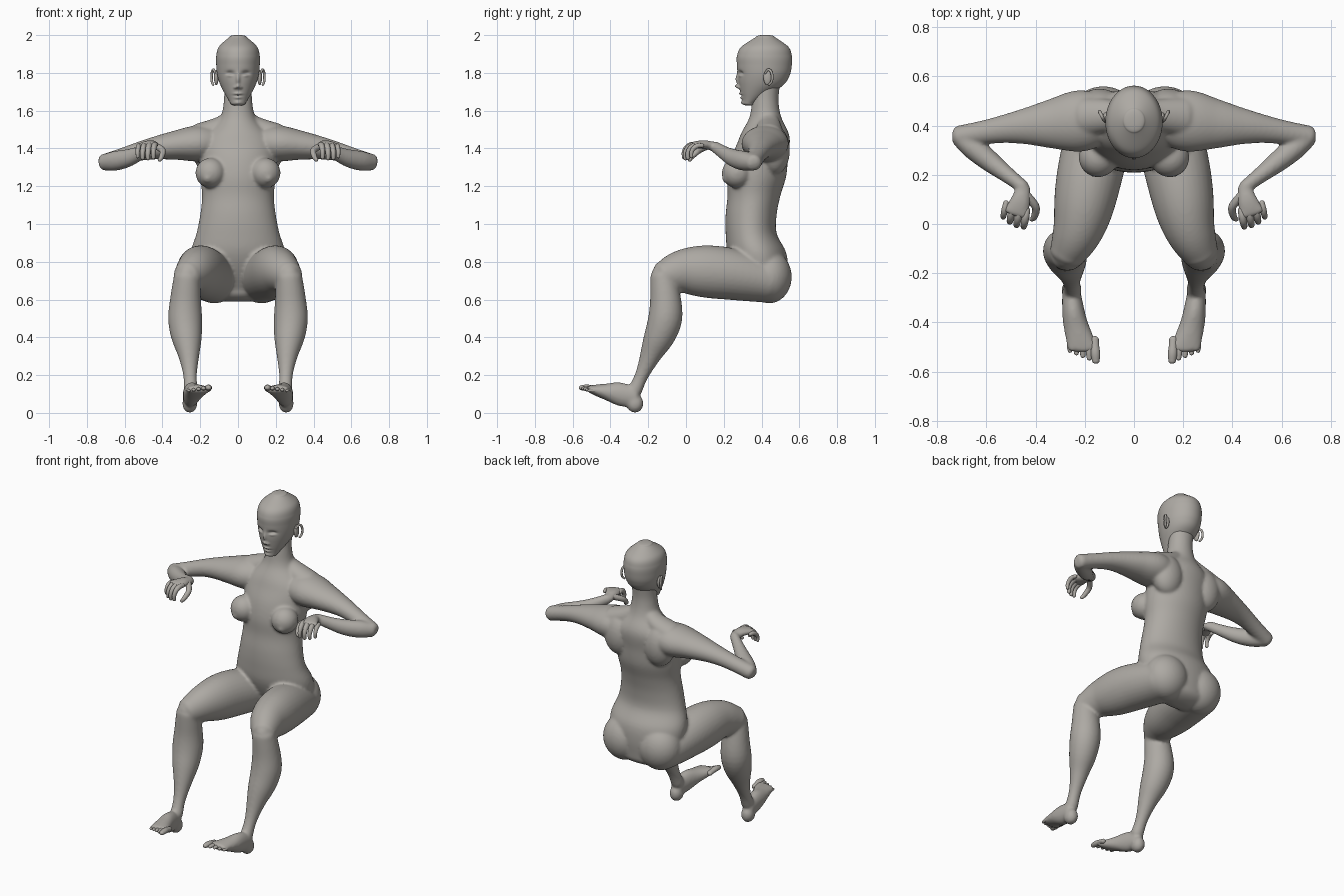
import bpy, bmesh
from math import sin, cos, pi, exp
from mathutils import Vector, Matrix

cube = bpy.data.objects.get("Cube")
if cube:
    bpy.data.objects.remove(cube, do_unlink=True)

X, Y, Z = Vector((1, 0, 0)), Vector((0, 1, 0)), Vector((0, 0, 1))

clay = bpy.data.materials.new("warm_grey_clay")
clay.use_nodes = True
clay.diffuse_color = (0.42, 0.4, 0.37, 1)
clay.node_tree.nodes["Principled BSDF"].inputs["Base Color"].default_value = clay.diffuse_color


def sample(values, t):
    """Smooth value at t from 0 to 1 along evenly spaced numbers or vectors."""
    last = len(values) - 1
    if last == 0:
        return values[0]
    i = min(int(t * last), last - 1)
    f = t * last - i
    before, start = values[max(i - 1, 0)], values[i]
    end, after = values[i + 1], values[min(i + 2, last)]
    leave, arrive = (end - before) / 2, (after - start) / 2
    rise = end - start
    return start + (leave + (3 * rise - 2 * leave - arrive + (leave + arrive - 2 * rise) * f) * f) * f


def loft(bm, path, widths, flat=(1,), across=X, axis=None, side=1, caps=(0.6, 0.6), seg=32, steps=24):
    """Skin elliptical rings along a path with rounded ends; side -1 mirrors it."""
    path = [Vector(p) for p in path]
    times = [i / steps for i in range(steps + 1)]
    centres = [sample(path, t) for t in times]
    rings = []
    for i, t in enumerate(times):
        ahead, behind = centres[min(i + 1, steps)], centres[max(i - 1, 0)]
        width = sample(widths, t)
        rings.append((centres[i], axis or (ahead - behind).normalized(), width, width * sample(flat, t)))

    def cap(ring, sign, amount):
        c, t, a, b = ring
        angles = [k * pi / 12 for k in range(1, 6)]
        return [(c + t * sign * min(a, b) * amount * sin(k), t, a * cos(k), b * cos(k)) for k in angles]

    rings = cap(rings[0], -1, caps[0])[::-1] + rings + cap(rings[-1], 1, caps[1])
    loops = []
    for c, t, a, b in rings:
        u = (across - t * across.dot(t)).normalized()
        v = t.cross(u)
        turns = [2 * pi * k / seg for k in range(seg)]
        points = [c + u * a * cos(k) + v * b * sin(k) for k in turns]
        loops.append([bm.verts.new((p.x * side, p.y, p.z)) for p in points])
    for low, high in zip(loops, loops[1:]):
        for k in range(seg):
            n = (k + 1) % seg
            bm.faces.new((low[k], low[n], high[n], high[k]))
    bm.faces.new(loops[0])
    bm.faces.new(loops[-1])


def stack(bm, bottom, top, widths, fronts, backs, **options):
    """Upright loft from evenly spaced half widths and front and back outlines."""
    last = len(widths) - 1
    path = [(0, (f + b) / 2, bottom + (top - bottom) * i / last)
            for i, (f, b) in enumerate(zip(fronts, backs))]
    flat = [(b - f) / 2 / w for w, f, b in zip(widths, fronts, backs)]
    loft(bm, path, widths, flat, axis=Z, **options)


def ball(bm, centre, radii, side):
    place = Matrix.Translation((centre[0] * side, centre[1], centre[2]))
    bmesh.ops.create_uvsphere(bm, u_segments=32, v_segments=20, radius=1,
                              matrix=place @ Matrix.Diagonal((*radii, 1)))


def finish(bm, name):
    bmesh.ops.recalc_face_normals(bm, faces=bm.faces)
    mesh = bpy.data.meshes.new(name)
    bm.to_mesh(mesh)
    bm.free()
    mesh.materials.append(clay)
    for polygon in mesh.polygons:
        polygon.use_smooth = True
    ob = bpy.data.objects.new(name, mesh)
    bpy.context.collection.objects.link(ob)
    return ob


# Torso and neck
body = bmesh.new()
stack(body, .65, 1.75,
      widths=(.2, .24, .25, .22, .2, .19, .2, .2, .19, .1, .075, .075),
      fronts=(.32, .26, .22, .21, .21, .22, .22, .24, .28, .33, .35, .36),
      backs=(.53, .54, .53, .48, .48, .5, .53, .54, .55, .51, .49, .5), seg=48, steps=55)

# Joints of the left side
shoulder, elbow, wrist = (.12, .43, 1.43), (.71, .355, 1.325), (.45, .15, 1.41)
hip, knee, ankle = (.13, .43, .7), (.27, -.12, .72), (.25, -.27, .12)

for s in (1, -1):
    # Breasts, shoulder blades, buttocks, kneecaps and heels
    ball(body, (.145, .27, 1.27), (.08, .08, .08), s)
    ball(body, (.16, .22, 1.245), (.03, .03, .03), s)
    ball(body, (.14, .47, 1.39), (.1, .08, .13), s)
    ball(body, (.125, .44, .72), (.135, .12, .14), s)
    ball(body, knee, (.06, .065, .075), s)
    ball(body, (.255, -.27, .05), (.04, .045, .05), s)
    # Slope from neck to shoulder
    loft(body, [(.03, .43, 1.57), (.1, .44, 1.515), (.2, .435, 1.47)], (.05, .08), (.8,), across=Y, side=s)
    # Upper arm, forearm and palm
    loft(body, [shoulder, (.3, .41, 1.42), (.5, .39, 1.39), elbow],
         (.1, .125, .1, .07, .05, .045), (.8, .75, .85, 1), across=Y, side=s)
    loft(body, [elbow, (.58, .25, 1.35), wrist], (.042, .052, .047, .036, .03), (.9,), across=Z, side=s)
    loft(body, [wrist, (.46, .1, 1.42), (.48, .04, 1.42)], (.03, .035, .045, .054), (.8, .6, .3),
         across=Vector((.9, .3, 0)), side=s)
    # Thigh, lower leg and foot
    loft(body, [hip, (.18, .2, .74), (.22, 0, .75), knee], (.13, .135, .125, .1, .075), (.9, 1.1, 1.1), side=s)
    loft(body, [knee, (.28, -.11, .5), (.26, -.19, .3), ankle],
         (.07, .08, .09, .08, .055, .036, .038), side=s)
    loft(body, [(.255, -.27, .085), (.24, -.39, .105), (.205, -.51, .125)],
         (.037, .045, .055, .066), (1.5, 1.4, .75, .3), axis=-Y, side=s)

body_ob = finish(body, "body")
fuse = body_ob.modifiers.new("fuse", 'REMESH')
fuse.mode = 'VOXEL'
fuse.voxel_size = 0.008
fuse.use_smooth_shade = True
soften = body_ob.modifiers.new("soften", 'SMOOTH')
soften.factor = 0.5
soften.iterations = 10

# Head
head = bmesh.new()
stack(head, 1.64, 1.99,
      widths=(.04, .07, .095, .11, .115, .115, .1, .045),
      fronts=(.3, .29, .28, .275, .27, .27, .295, .37),
      backs=(.37, .45, .52, .55, .56, .56, .54, .47), seg=128, steps=90, caps=(.4, .25))

# Face features as soft bumps: x, z, spread in x, spread in z, depth
features = {
    "socket": (.043, 1.797, .02, .013, .016), "eyelid": (.043, 1.787, .015, .008, -.01),
    "bridge": (0, 1.765, .01, .03, -.014), "nose": (0, 1.728, .012, .01, -.02),
    "nostril": (.015, 1.722, .008, .007, -.009), "upper lip": (0, 1.69, .02, .006, -.01),
    "mouth": (0, 1.68, .024, .003, .005), "lower lip": (0, 1.668, .017, .006, -.009),
    "chin": (0, 1.642, .02, .012, -.008),
}
for v in head.verts:
    if v.co.y < .4:
        x, z = abs(v.co.x), v.co.z
        v.co.y += sum(depth * exp(-((x - cx) / wide) ** 2 - ((z - cz) / tall) ** 2)
                      for cx, cz, wide, tall, depth in features.values())
finish(head, "head")

for s, label in ((1, "left"), (-1, "right")):
    # Ear: a thin shell with a raised rim
    ear = bmesh.new()
    ball(ear, (.115, .432, 1.775), (.012, .022, .04), s)
    arc = [pi * (.8 - k / 4) for k in range(6)]
    loft(ear, [(.13 + .01 * cos(a), .437 + .02 * cos(a), 1.777 + .04 * sin(a)) for a in arc],
         (.006, .007, .006), side=s, seg=12, caps=(1, 1))
    finish(ear, label + "_ear")

    # Fingers curl forward and down from the knuckles
    forward = Vector((.2, -1, 0))
    for i, finger in enumerate(("index", "middle", "ring", "little")):
        point = Vector((.435, .055, 1.42)).lerp(Vector((.52, .085, 1.415)), i / 3)
        step = (.022, .023, .022, .019)[i]
        path = [point]
        for k in range(5):
            point = point + (forward * cos(.4 * k) - Z * sin(.4 * k)) * step
            path.append(point)
        fb = bmesh.new()
        loft(fb, path, [step * w for w in (.6, .7, .6, .5)], side=s, seg=16, caps=(1, 1))
        finish(fb, f"{label}_{finger}_finger")
    thumb = bmesh.new()
    loft(thumb, [(.44, .12, 1.415), (.4, .07, 1.39), (.405, .03, 1.355), (.415, .02, 1.34)],
         (.018, .015, .01), across=Y, side=s, seg=16, caps=(1, 1))
    finish(thumb, label + "_thumb")

    # Toes, shrinking from big to little
    for i, toe in enumerate(("big", "second", "third", "fourth", "little")):
        root = Vector((.16, -.47, .125)).lerp(Vector((.265, -.455, .11)), i / 4)
        radius = .014 - .0008 * i if i else .019
        reach = Vector((-.005, -.085 + .006 * i, .008))
        tb = bmesh.new()
        loft(tb, [root, root + reach * .5 + Z * .004, root + reach],
             [radius * w for w in (.9, .9, 1, .8)], (.85,), side=s, seg=16, caps=(1, 1))
        finish(tb, f"{label}_{toe}_toe")
